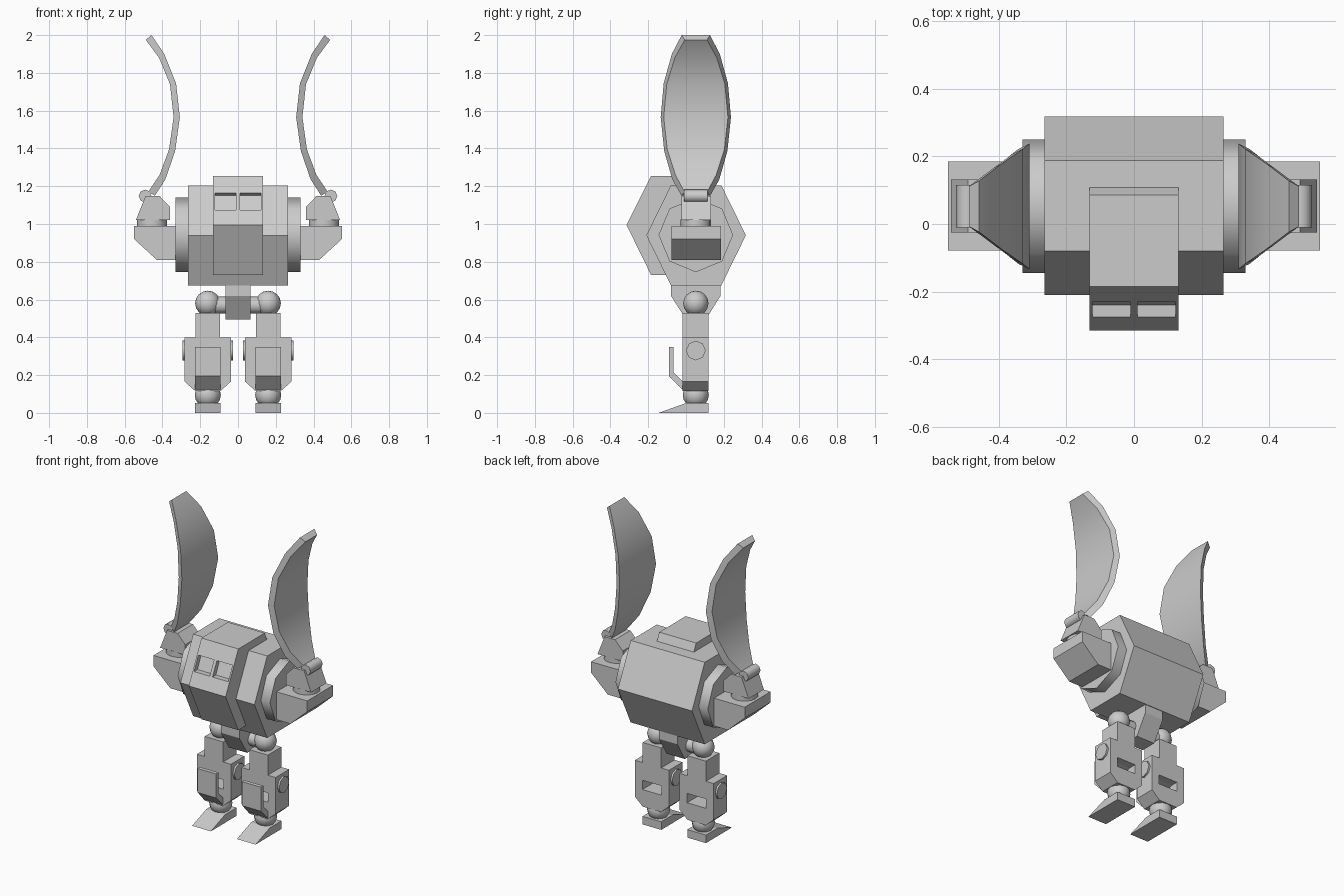
import bpy, bmesh, math
from mathutils import Matrix

if "Cube" in bpy.data.objects:
    bpy.data.objects.remove(bpy.data.objects["Cube"])

CY = 0.052  # shared depth centre of body and limbs

grey = bpy.data.materials.new("plain_grey")
grey.diffuse_color = (0.6, 0.6, 0.6, 1)
grey.use_nodes = True
grey.node_tree.nodes["Principled BSDF"].inputs["Base Color"].default_value = grey.diffuse_color


def finish(name, bm, mirror=False, smooth=None):
    bmesh.ops.recalc_face_normals(bm, faces=bm.faces)
    me = bpy.data.meshes.new(name)
    bm.to_mesh(me)
    bm.free()
    me.materials.append(grey)
    ob = bpy.data.objects.new(name, me)
    bpy.context.collection.objects.link(ob)
    if smooth:
        bpy.ops.object.select_all(action='DESELECT')
        ob.select_set(True)
        bpy.context.view_layer.objects.active = ob
        bpy.ops.object.shade_smooth_by_angle(angle=math.radians(smooth))
    if mirror:
        ob.modifiers.new("mirror", 'MIRROR').use_mirror_merge = False
    return ob


def prism(points, axis, a, b):
    """Extrude a profile: axis 'X' takes (y, z) points, axis 'Y' takes (x, z) points."""
    bm = bmesh.new()
    put = (lambda p, d: (d, p[0], p[1])) if axis == 'X' else (lambda p, d: (p[0], d, p[1]))
    lo = [bm.verts.new(put(p, a)) for p in points]
    hi = [bm.verts.new(put(p, b)) for p in points]
    bm.faces.new(lo)
    bm.faces.new(hi)
    for i in range(len(points)):
        j = (i + 1) % len(points)
        bm.faces.new((lo[i], lo[j], hi[j], hi[i]))
    return bm


def box(x0, x1, y0, y1, z0, z1):
    return prism([(y0, z0), (y1, z0), (y1, z1), (y0, z1)], 'X', x0, x1)


def cylinder(center, radius, depth, axis, sides):
    bm = bmesh.new()
    turn = {'X': Matrix.Rotation(math.pi / 2, 4, 'Y'),
            'Y': Matrix.Rotation(math.pi / 2, 4, 'X'), 'Z': Matrix()}[axis]
    bmesh.ops.create_cone(bm, cap_ends=True, segments=sides, radius1=radius, radius2=radius,
                          depth=depth, matrix=Matrix.Translation(center) @ turn)
    return bm


def ball(center, radius):
    bm = bmesh.new()
    bmesh.ops.create_uvsphere(bm, u_segments=12, v_segments=8, radius=radius,
                              matrix=Matrix.Translation(center))
    return bm


def cut(target, cutter):
    cutter.hide_render = True
    cutter.hide_viewport = True
    cutter.display_type = 'WIRE'
    mod = target.modifiers.new("cut", 'BOOLEAN')
    mod.object = cutter
    mod.solver = 'EXACT'


# Hexagonal torso
finish("torso", prism([(-.21, .94), (-.08, 1.205), (.187, 1.205), (.317, .94),
                       (.187, .675), (-.08, .675)], 'X', -.265, .265))

# Raised cockpit with two sunken windows on its upper slope
cockpit = finish("cockpit", prism([(-.315, .995), (-.185, 1.255), (.085, 1.255), (.11, 1.2),
                                   (0, 1.1), (0, .8), (-.08, .73), (-.185, .73)],
                                  'X', -.132, .132))
for side in (-1, 1):
    x0, x1 = sorted((side * .01, side * .122))
    cut(cockpit, finish("window_cutter", prism([(-.29, 1.075), (-.24, 1.075), (-.205, 1.15),
                                                (-.25, 1.175)], 'X', x0, x1)))

# Round side discs and shoulders
finish("side_disc", cylinder((.29, CY, .942), .197, .08, 'X', 8), True, 50)
finish("shoulder", prism([(.3, .81), (.43, .81), (.55, .92), (.55, .99), (.3, .99)],
                         'Y', -.078, .185), True)
finish("shoulder_disc", cylinder((.455, CY, 1.005), .08, .04, 'Z', 16), True, 40)
finish("ear_mount", prism([(.54, 1.022), (.36, 1.022), (.36, 1.09), (.415, 1.148),
                           (.49, 1.148)], 'Y', -.025, .132), True)
finish("ear_hinge", cylinder((.492, CY, 1.148), .034, .125, 'Y', 8), True, 50)

# Curved ear blades: inner x, inner z, outer x, outer z, half width
sections = [(.44, 1.15, .475, 1.17, .076), (.385, 1.235, .415, 1.26, .124),
            (.333, 1.385, .365, 1.395, .167), (.308, 1.565, .341, 1.565, .186),
            (.328, 1.745, .36, 1.74, .17), (.39, 1.9, .418, 1.88, .127),
            (.458, 2.0, .488, 1.975, .075)]
bm = bmesh.new()
rings = []
for xi, zi, xo, zo, w in sections:
    rings.append([bm.verts.new(p) for p in (
        (xi, CY - w, zi), (xi, CY + w, zi), (xo, CY + w - .016, zo), (xo, CY - w + .016, zo))])
for a, b in zip(rings, rings[1:]):
    for i in range(4):
        j = (i + 1) % 4
        bm.faces.new((a[i], a[j], b[j], b[i]))
bm.faces.new(rings[0])
bm.faces.new(rings[-1])
finish("ear_blade", bm, True, 40)

# Pelvis and hip axle
finish("pelvis", prism([(-.08, .68), (-.08, .62), (0, .495), (.105, .495), (.183, .62),
                        (.183, .68)], 'X', -.066, .066))
finish("hip_axle", cylinder((0, CY, .57), .045, .26, 'X', 12), False, 40)

# Legs
LX = .16
finish("hip_ball", ball((LX, CY, .58), .067), True, 40)
finish("upper_leg", box(LX - .066, LX + .066, -.018, .12, .38, .53), True)
lower = finish("lower_leg", prism([(LX - .122, .4), (LX + .122, .4), (LX + .122, .165),
                                   (LX + .066, .115), (LX - .066, .115), (LX - .122, .165)],
                                  'Y', -.018, .12))
cut(lower, finish("slot_cutter", box(LX - .068, LX + .068, -.1, .2, .225, .285)))
lower.modifiers.new("mirror", 'MIRROR').use_mirror_merge = False
finish("knee_pin", cylinder((LX, CY, .33), .052, .268, 'X', 8), True, 50)
finish("shin_guard", prism([(-.09, .35), (-.065, .35), (-.065, .215), (-.01, .16), (-.01, .12),
                            (-.022, .125), (-.09, .195)], 'X', LX - .067, LX + .067), True)
finish("ankle_ball", ball((LX, CY, .095), .069), True, 40)
finish("foot", prism([(-.145, 0), (.12, 0), (.12, .052), (0, .052)],
                     'X', LX - .067, LX + .067), True)
